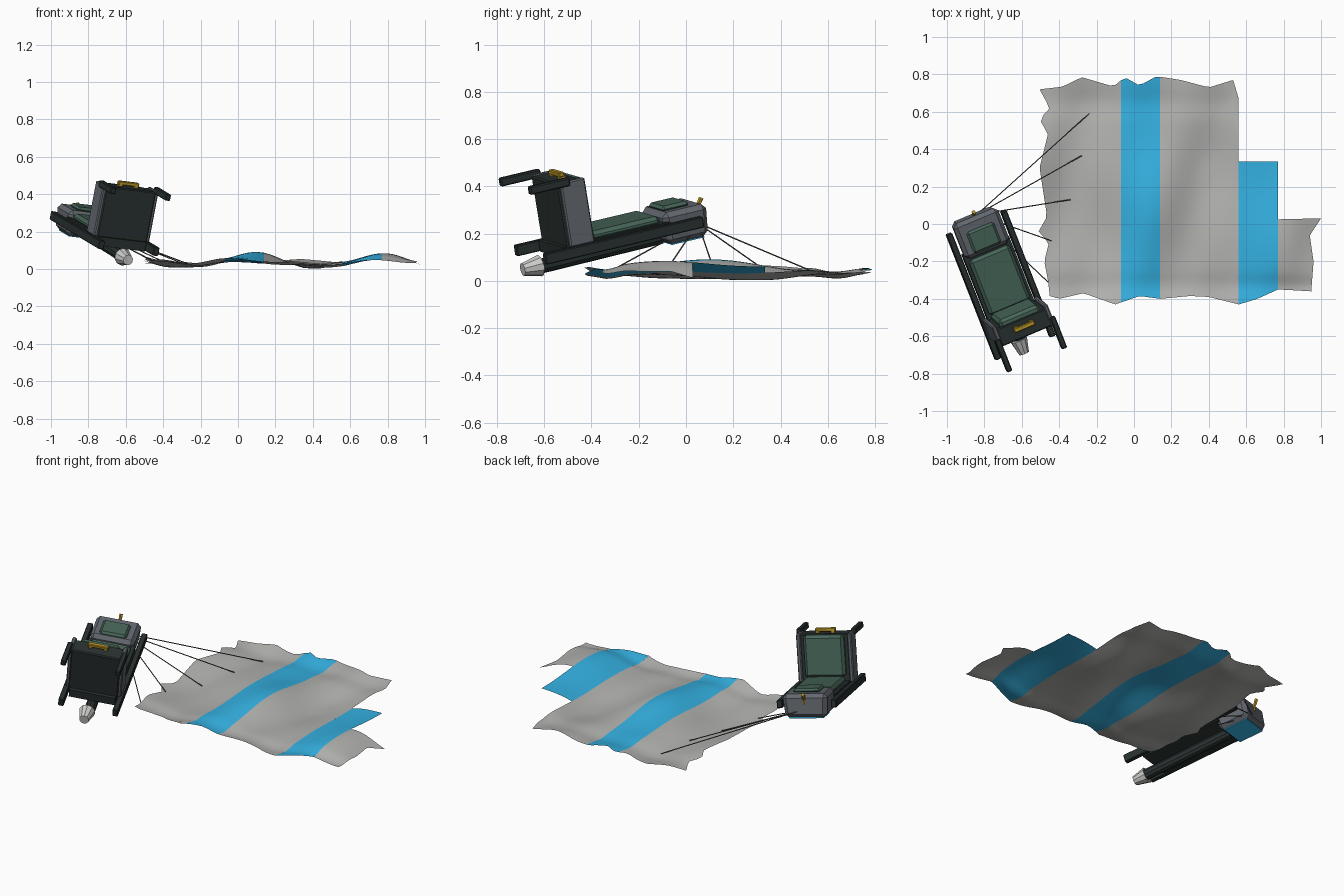
import bpy, bmesh, math
from mathutils import Matrix, Vector

if "Cube" in bpy.data.objects:
    bpy.data.objects.remove(bpy.data.objects["Cube"])


def mat(name, r, g, b):
    m = bpy.data.materials.new(name)
    m.diffuse_color = (r, g, b, 1)
    m.use_nodes = True
    m.node_tree.nodes["Principled BSDF"].inputs["Base Color"].default_value = m.diffuse_color
    return m


CLOTH = mat("canopy grey", 0.45, 0.45, 0.435)
BLUE = mat("canopy blue", 0.035, 0.44, 0.76)
GREEN = mat("cushion green", 0.062, 0.13, 0.098)
METAL = mat("frame grey", 0.125, 0.14, 0.16)
DARK = mat("dark metal", 0.022, 0.031, 0.03)
GOLD = mat("handle yellow", 0.50, 0.31, 0.02)
PALE = mat("nozzle pale", 0.60, 0.60, 0.58)
CORD = mat("cord grey", 0.10, 0.10, 0.10)

# Tilted seat frame: x across, u up the back, n out of the backrest
U = Vector((-0.356, 0.908, 0.215)).normalized()
N = Vector((0.92, 0.37, -0.115)).cross(U).normalized()
X = U.cross(N)
SEAT = Matrix((X, U, N)).transposed().to_4x4()
SEAT.translation = (-0.582, -0.66, 0.112)


def finish(name, bm, mats, matrix=None):
    if matrix:
        bm.transform(matrix)
    me = bpy.data.meshes.new(name)
    bm.to_mesh(me)
    bm.free()
    for m in mats:
        me.materials.append(m)
    ob = bpy.data.objects.new(name, me)
    bpy.context.collection.objects.link(ob)
    return ob


def box(name, x, u, n, m, bevel=0.0, taper=1.0):
    """Box from (min, max) ranges in the seat frame; taper narrows the rear side."""
    bm = bmesh.new()
    bmesh.ops.create_cube(bm, size=1)
    for v in bm.verts:
        k = taper if v.co.z < 0 else 1.0
        v.co = [(a + b) / 2 + c * (b - a) * s
                for (a, b), c, s in zip((x, u, n), v.co, (k, k, 1))]
    if bevel:
        bmesh.ops.bevel(bm, geom=bm.edges[:], offset=bevel, segments=1, affect='EDGES')
    return finish(name, bm, [m], SEAT)


def pair(name, x, u, n, m, bevel=0.0):
    """The same box on both sides of the seat."""
    box("right_" + name, x, u, n, m, bevel)
    box("left_" + name, (-x[1], -x[0]), u, n, m, bevel)


def rod(name, p, q, r1, r2, sides, m, matrix=None):
    """Tapered cylinder between two points."""
    p, q = Vector(p), Vector(q)
    d = q - p
    bm = bmesh.new()
    bmesh.ops.create_cone(bm, cap_ends=True, segments=sides, radius1=r1, radius2=r2,
                          depth=d.length)
    bm.transform(Matrix.Translation((p + q) / 2) @ d.to_track_quat('Z', 'Y').to_matrix().to_4x4())
    return finish(name, bm, [m], matrix)


# Back frame and rails
box("back_frame", (-0.135, 0.135), (0.1, 0.6), (-0.025, 0.025), DARK)
pair("rail", (0.143, 0.175), (0.0, 0.735), (-0.025, 0.022), DARK, 0.004)
box("back_cushion", (-0.118, 0.118), (0.24, 0.565), (0.015, 0.057), GREEN, 0.016)

# Head box with parachute container below
box("head_box", (-0.132, 0.132), (0.575, 0.782), (-0.076, 0.064), METAL, 0.022, 0.92)
box("container_panel", (-0.1, 0.1), (0.605, 0.755), (-0.081, -0.072), BLUE)
box("head_cushion", (-0.08, 0.08), (0.595, 0.72), (0.058, 0.084), GREEN, 0.012)
rod("release_hook", (0, 0.775, 0.005), (0, 0.785, 0.04), 0.007, 0.009, 6, GOLD, SEAT)
rod("release_hook_tip", (0, 0.785, 0.035), (0, 0.808, 0.068), 0.009, 0.011, 6, GOLD, SEAT)

# Seat pan standing out from the lower back
box("seat_base", (-0.145, 0.145), (0.118, 0.22), (-0.01, 0.298), DARK, 0.006)
pair("seat_side", (0.138, 0.162), (0.125, 0.238), (0.02, 0.302), METAL, 0.006)
box("seat_cushion", (-0.118, 0.118), (0.205, 0.255), (0.05, 0.296), GREEN, 0.016)
pair("leg_bar", (0.145, 0.175), (-0.02, 0.165), (0.283, 0.319), DARK, 0.005)

# Ejection handle
box("handle_bar", (-0.06, 0.06), (0.165, 0.19), (0.305, 0.326), GOLD, 0.004)
pair("handle_post", (0.035, 0.055), (0.165, 0.195), (0.29, 0.312), GOLD)

# Rocket tube and nozzle under the back
rod("rocket_tube", (0, 0.03, -0.06), (0, 0.6, -0.055), 0.032, 0.032, 10, DARK, SEAT)
rod("rocket_nozzle", (-0.01, 0.04, -0.058), (-0.01, -0.04, -0.058), 0.047, 0.028, 10, PALE, SEAT)


# Canopy spread on the ground
def lerp(pts, t):
    for (a, va), (b, vb) in zip(pts, pts[1:]):
        if t <= b:
            return va + (vb - va) * max(0, (t - a) / (b - a))
    return pts[-1][1]


FRONT = [(-0.48, -0.385), (-0.4, -0.4), (-0.27, -0.37), (-0.1, -0.43), (0.03, -0.385),
         (0.14, -0.4), (0.3, -0.385), (0.4, -0.39), (0.56, -0.43), (0.66, -0.4),
         (0.77, -0.35), (0.96, -0.36)]
BACK = [(-0.48, 0.72), (-0.38, 0.735), (-0.28, 0.785), (-0.11, 0.735), (-0.05, 0.785),
        (0.03, 0.74), (0.12, 0.79), (0.25, 0.77), (0.4, 0.73), (0.53, 0.77), (0.56, 0.67)]
LEFT = [(-0.39, 0.03), (-0.3, 0.02), (-0.2, 0.0), (-0.1, 0.025), (-0.04, -0.03), (0.04, 0.015),
        (0.3, -0.025), (0.48, 0.02), (0.56, -0.025), (0.62, 0.03), (0.72, -0.025)]
RIGHT = [(-0.36, -0.01), (-0.33, -0.01), (-0.2, 0.0), (-0.06, -0.02), (0.03, 0.04)]


def height(x, y):
    hump = math.cos(math.tau * (x - 0.07) / 0.7) * math.exp(-((y - 0.1) / 0.42) ** 2)
    ripple = math.sin(9 * y + 4 * x) * 0.008 + math.sin(17 * x - 6 * y) * 0.007
    dip = math.exp(-((y - 0.65) / 0.07) ** 2) + math.exp(-((y + 0.33) / 0.05) ** 2)
    return max(0.004, 0.043 + 0.036 * hump + ripple - 0.012 * dip)


def panel(name, x0, x1, back, m):
    nx, ny = max(4, round((x1 - x0) / 0.03)), 32
    bm = bmesh.new()
    grid = []
    for i in range(nx + 1):
        x = x0 + (x1 - x0) * i / nx
        lo, hi = lerp(FRONT, x), lerp(back, x)
        col = []
        for j in range(ny + 1):
            y = lo + (hi - lo) * j / ny
            px = x
            if x < -0.4:
                px += lerp(LEFT, y) * (-0.4 - x) / 0.08
            if x > 0.85:
                px += lerp(RIGHT, y) * (x - 0.85) / 0.11
            col.append(bm.verts.new((px, y, height(px, y))))
        grid.append(col)
    for a, b in zip(grid, grid[1:]):
        for j in range(ny):
            f = bm.faces.new((a[j], b[j], b[j + 1], a[j + 1]))
            f.smooth = True
    return finish(name, bm, [m])


panel("canopy_left", -0.48, -0.07, BACK, CLOTH)
panel("canopy_stripe", -0.07, 0.14, BACK, BLUE)
panel("canopy_middle", 0.14, 0.56, BACK, CLOTH)
panel("canopy_short_stripe", 0.56, 0.77, [(0.56, 0.335), (0.77, 0.335)], BLUE)
panel("canopy_flap", 0.77, 0.96, [(0.77, 0.025), (0.96, 0.03)], CLOTH)

# Cords from the head box to the canopy
for i, (x, y) in enumerate([(-0.24, 0.59), (-0.28, 0.365), (-0.34, 0.13), (-0.44, -0.09),
                            (-0.46, -0.31)]):
    rod(f"cord_{i + 1}", (-0.84, 0.05, 0.245), (x, y, height(x, y) + 0.003), 0.003, 0.003, 5, CORD)
